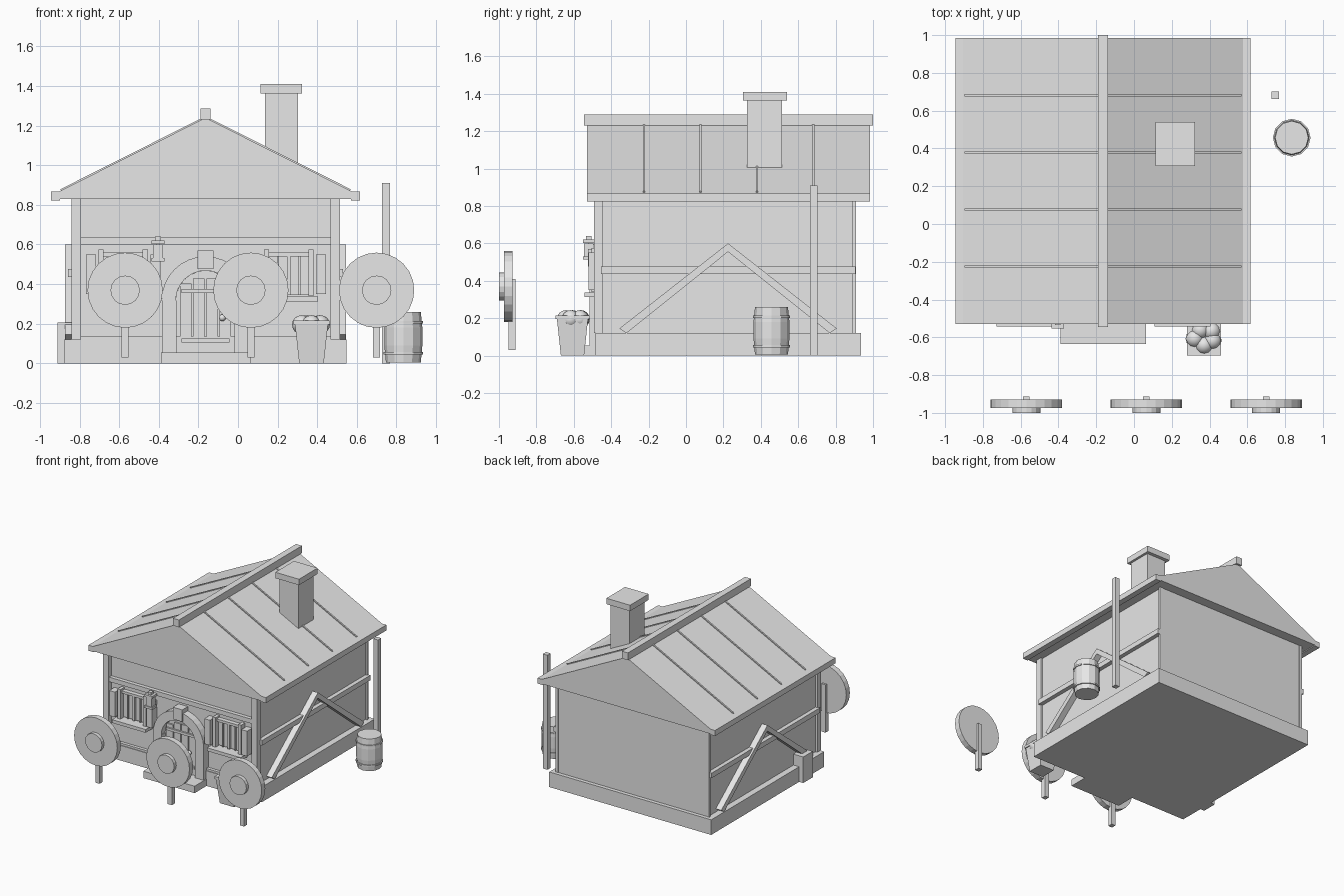
import bpy, bmesh, math
from mathutils import Vector, Matrix

old = bpy.data.objects.get("Cube")
if old:
    bpy.data.objects.remove(old, do_unlink=True)

grey = bpy.data.materials.new("pale grey")
grey.use_nodes = True
colour = (0.8, 0.8, 0.8, 1)
grey.diffuse_color = colour
grey.node_tree.nodes["Principled BSDF"].inputs["Base Color"].default_value = colour


def finish(name, bm, smooth=False):
    bmesh.ops.recalc_face_normals(bm, faces=bm.faces)
    mesh = bpy.data.meshes.new(name)
    for face in bm.faces:
        face.smooth = smooth
    bm.to_mesh(mesh)
    bm.free()
    mesh.materials.append(grey)
    obj = bpy.data.objects.new(name, mesh)
    bpy.context.collection.objects.link(obj)
    return obj


def box(name, xs, ys, zs, tilt=0):
    """Box from its three ranges, optionally turned about y."""
    bm = bmesh.new()
    bmesh.ops.create_cube(bm, size=1)
    lo, hi = (Vector(c) for c in zip(xs, ys, zs))
    bmesh.ops.scale(bm, vec=hi - lo, verts=bm.verts)
    bmesh.ops.rotate(bm, matrix=Matrix.Rotation(tilt, 3, "Y"), verts=bm.verts)
    bmesh.ops.translate(bm, vec=(lo + hi) / 2, verts=bm.verts)
    return finish(name, bm)


def around(centre, half):
    return centre - half, centre + half


def prism(name, profile, axis, start, end):
    """Extrude an outline along x or y."""
    bm = bmesh.new()
    place = (lambda a, b, d: (d, a, b)) if axis == "x" else (lambda a, b, d: (a, d, b))
    face = bm.faces.new([bm.verts.new(place(a, b, start)) for a, b in profile])
    extruded = bmesh.ops.extrude_face_region(bm, geom=[face], use_keep_orig=True)
    moved = [g for g in extruded["geom"] if isinstance(g, bmesh.types.BMVert)]
    bmesh.ops.translate(bm, vec=place(0, 0, end - start), verts=moved)
    return finish(name, bm)


def lathe(name, x, y, profile, sides, turn=0):
    """Stack of radius and height rings."""
    bm = bmesh.new()
    rings = []
    for r, z in profile:
        angles = [math.tau * i / sides + turn for i in range(sides)]
        rings.append([bm.verts.new((x + r * math.cos(a), y + r * math.sin(a), z)) for a in angles])
    for low, high in zip(rings, rings[1:]):
        for i in range(sides):
            j = (i + 1) % sides
            bm.faces.new((low[i], low[j], high[j], high[i]))
    bm.faces.new(rings[0])
    bm.faces.new(rings[-1])
    return finish(name, bm)


def arc(cx, cz, r, a0, a1, steps):
    angles = [a0 + (a1 - a0) * i / steps for i in range(steps + 1)]
    return [(cx + r * math.cos(a), cz + r * math.sin(a)) for a in angles]


def ball(name, x, y, z, r):
    bm = bmesh.new()
    bmesh.ops.create_uvsphere(bm, u_segments=12, v_segments=8, radius=r)
    bmesh.ops.translate(bm, vec=(x, y, z), verts=bm.verts)
    finish(name, bm, True)


# House centre, wall half sizes and main heights
CX, CY = -0.164, 0.225
HX, HY = 0.672, 0.68
FRONT = CY - HY
EAVE, APEX, BASE = 0.83, 1.24, 0.12

# Foundation and walls
box("foundation", around(CX, HX + 0.04), around(CY, HY + 0.03), (0, BASE))
box("walls", around(CX, HX - 0.01), around(CY, HY), (BASE, EAVE))
box("door_step", (-0.388, 0.063), (-0.635, FRONT), (0, 0.055))

# Solid gable roof with eave trims, ridge and seams
ROOF_Y = (-0.53, 0.984)
SPAN = 0.755
prism("roof", [(CX - SPAN, EAVE), (CX + SPAN, EAVE), (CX + SPAN, 0.86), (CX, APEX),
               (CX - SPAN, 0.86)], "y", *ROOF_Y)
box("ridge_beam", around(CX, 0.026), (-0.545, 1), (1.23, 1.288))
slope = math.atan2(APEX - 0.86, SPAN)
for side in (-1, 1):
    box("eave_trim", around(CX + side * 0.757, 0.023), ROOF_Y, (0.823, 0.867))
    for k in range(4):
        length = 0.72 / math.cos(slope) / 2
        box("roof_seam", around(CX + side * 0.37, length), around(-0.225 + k * 0.302, 0.006),
            around(1.055, 0.006), side * slope)

# Chimney
box("chimney", (0.136, 0.303), (0.326, 0.513), (0.95, 1.365))
box("chimney_cap", (0.114, 0.322), (0.306, 0.54), (1.363, 1.41))

# Timber frame: posts, rails and side braces
box("front_upper_rail", around(CX, HX), (FRONT - 0.03, FRONT), (0.6, 0.636))
box("front_lower_rail", around(CX, HX), (FRONT - 0.025, FRONT), (0.1, 0.136))
for side in (-1, 1):
    post_x = around(CX + side * (HX - 0.018), 0.024)
    box("front_post", post_x, (FRONT - 0.038, FRONT + 0.008), (BASE, 0.84))
    box("back_post", around(CX + side * (HX - 0.008), 0.012), (0.89, 0.908), (BASE, EAVE))
    wall = CX + side * (HX - 0.012)
    box("side_rail", sorted((wall, wall + side * 0.035)), around(CY, HY), (0.435, 0.475))
    for end in (-1, 1):
        foot, half = CY + end * 0.57, end * 0.027
        prism("side_brace", [(CY, 0.6), (CY, 0.555), (foot - half, BASE), (foot + half * 0.4, 0.145)],
              "x", wall, wall + side * 0.05)

# Arched doorway
SPRING, OUT, IN = 0.318, 0.222, 0.15
prism("door", [(CX - IN, 0.05)] + arc(CX, SPRING, IN, math.pi, 0, 12) + [(CX + IN, 0.05)],
      "y", FRONT - 0.012, FRONT + 0.01)
STONES = 8
for k in range(STONES):
    a, b = math.pi * k / STONES, math.pi * (k + 1) / STONES
    prism("arch_stone", arc(CX, SPRING, OUT, a, b, 2) + arc(CX, SPRING, IN, b, a, 2),
          "y", FRONT - 0.06, FRONT)
box("keystone", around(CX, 0.041), (FRONT - 0.07, FRONT), (0.475, 0.57))
for side in (-1, 1):
    box("door_jamb", around(CX + side * 0.184, 0.037), (FRONT - 0.06, FRONT), (0.05, SPRING))
for k in range(4):
    plank = CX + (k - 1.5) * 0.066
    box("door_plank", around(plank, 0.029), (FRONT - 0.025, FRONT), (0.055, 0.44 - abs(k - 1.5) * 0.025))
for z in (0.115, 0.365):
    box("door_strap", around(CX, 0.122), (FRONT - 0.038, FRONT), around(z, 0.01))
ball("door_knob", CX + 0.085, FRONT - 0.045, 0.23, 0.017)

# Windows with frames, mullions, shutters and sills
for wx in (-0.58, 0.256):
    box("window_pane", around(wx, 0.108), (FRONT - 0.012, FRONT), (0.345, 0.55))
    box("window_sill", around(wx, 0.148), (FRONT - 0.088, FRONT), (0.312, 0.338))
    box("window_lintel", around(wx, 0.118), (FRONT - 0.035, FRONT), (0.54, 0.56))
    box("window_mullion", around(wx, 0.008), (FRONT - 0.03, FRONT), (0.345, 0.55))
    for side in (-1, 1):
        box("window_bar", around(wx + side * 0.055, 0.005), (FRONT - 0.025, FRONT), (0.345, 0.55))
        box("window_jamb", around(wx + side * 0.112, 0.013), (FRONT - 0.05, FRONT), (0.34, 0.575))
        box("shutter", around(wx + side * 0.163, 0.025), (FRONT - 0.065, FRONT), (0.35, 0.55))

# Wall lantern
LX, LY = -0.404, -0.52
box("lantern_bracket", around(LX, 0.01), (LY, FRONT), (0.59, 0.61))
box("lantern_body", around(LX, 0.025), around(LY, 0.025), (0.53, 0.6))
for z in (0.522, 0.611):
    box("lantern_plate", around(LX, 0.034), around(LY, 0.032), around(z, 0.009))
box("lantern_top", around(LX, 0.015), around(LY, 0.015), (0.62, 0.64))

# Square planter with round fruit
PX, PY = 0.371, -0.607
corner = math.sqrt(2)
lathe("planter", PX, PY, [(r * corner, z) for r, z in
      ((0.062, 0), (0.083, 0.195), (0.09, 0.195), (0.09, 0.215))], 4, math.pi / 4)
for dx, dy in ((0, -0.035), (0.04, 0.04), (-0.05, 0), (0.045, -0.01), (-0.02, 0.045)):
    ball("fruit", PX + dx, PY + dy, 0.195, 0.048)

# Barrel with hoops, and the tall pole
BX, BY = 0.835, 0.457
lathe("barrel", BX, BY, [(0.088, 0.005), (0.096, 0.09), (0.096, 0.18), (0.088, 0.26)], 12)
for z in (0.05, 0.208):
    lathe("barrel_hoop", BX, BY, [(0.1, z - 0.006), (0.1, z + 0.006)], 12)
box("tall_pole", around(0.747, 0.02), around(0.682, 0.02), (0, 0.91))

# Crate against the right wall
box("side_crate", (-0.912, -0.82), (-0.29, -0.17), (0, 0.207))

# Row of round targets on stakes
for k in range(3):
    tx, tz = -0.57 + k * 0.635, 0.369
    prism("target_disc", arc(tx, tz, 0.19, 0, math.tau * 23 / 24, 23), "y", -0.973, -0.928)
    prism("target_boss", arc(tx, tz, 0.074, 0, math.tau * 15 / 16, 15), "y", -1, -0.97)
    box("target_stake", around(tx, 0.018), (-0.95, -0.912), (0.03, 0.41))
